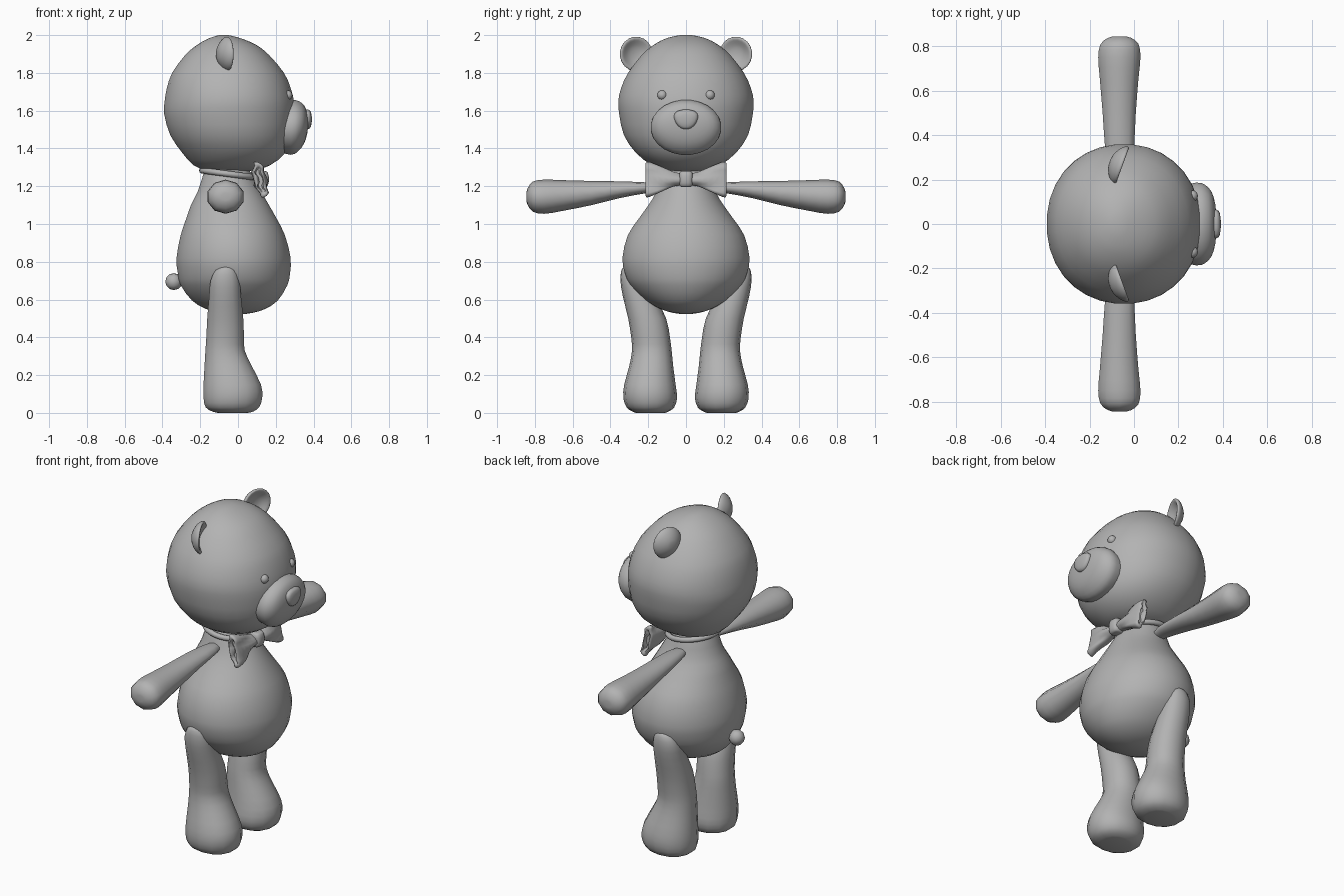
import bpy, bmesh, math
from mathutils import Matrix, Vector

grey = bpy.data.materials.new("plain_grey")
grey.diffuse_color = (0.45, 0.45, 0.45, 1)


def finish(ob, angle=60):
    ob.data.materials.append(grey)
    bpy.ops.object.select_all(action='DESELECT')
    bpy.context.view_layer.objects.active = ob
    ob.select_set(True)
    bpy.ops.object.shade_smooth_by_angle(angle=math.radians(angle))


def spline(rows, steps):
    """Catmull-Rom resampling of the section rows."""
    out = []
    for i in range(len(rows) - 1):
        p = [rows[max(0, min(len(rows) - 1, i + k))] for k in (-1, 0, 1, 2)]
        for s in range(steps):
            t = s / steps
            out.append([0.5 * (2 * b + (c - a) * t + (2 * a - 5 * b + 4 * c - d) * t * t
                               + (3 * b - a - 3 * c + d) * t ** 3) for a, b, c, d in zip(*p)])
    return out + [list(rows[-1])]


def loft(name, axis, rows, sides=16, steps=2, power=2.0, matrix=None, warp=None, side=1):
    """Skin oval sections; each row is (position, a_min, a_max, b_min, b_max)."""
    bm = bmesh.new()
    rings = []
    for t, a0, a1, b0, b1 in spline(rows, steps):
        ring = []
        for k in range(sides):
            ang = 2 * math.pi * (k + 0.5) / sides
            c, s = math.cos(ang), math.sin(ang)
            a = (a0 + a1) / 2 + (a1 - a0) / 2 * math.copysign(abs(c) ** (2 / power), c)
            b = (b0 + b1) / 2 + (b1 - b0) / 2 * math.copysign(abs(s) ** (2 / power), s)
            v = Vector({'x': (t, a, b), 'y': (a, t, b), 'z': (a, b, t)}[axis])
            if warp:
                v = warp(v)
            if matrix:
                v = matrix @ v
            v.y *= side
            ring.append(bm.verts.new(v))
        rings.append(ring)
    for r0, r1 in zip(rings, rings[1:]):
        for k in range(sides):
            j = (k + 1) % sides
            bm.faces.new((r0[k], r0[j], r1[j], r1[k]))
    bm.faces.new(rings[0])
    bm.faces.new(rings[-1])
    bmesh.ops.recalc_face_normals(bm, faces=bm.faces)
    me = bpy.data.meshes.new(name)
    bm.to_mesh(me)
    bm.free()
    ob = bpy.data.objects.new(name, me)
    bpy.context.collection.objects.link(ob)
    finish(ob)
    return ob


def ball(name, loc, scale, seg=16):
    bpy.ops.mesh.primitive_uv_sphere_add(segments=seg, ring_count=seg // 2, radius=1, location=loc)
    ob = bpy.context.object
    ob.name = name
    ob.scale = scale
    finish(ob)


def sym(rows):
    """Expand (z, x_back, x_front, half_width) to full rows."""
    return [(z, x0, x1, -w, w) for z, x0, x1, w in rows]


# Head
loft("head", 'z', sym([
    (1.275, -.12, .02, .05), (1.285, -.17, .09, .11), (1.31, -.235, .17, .18),
    (1.375, -.295, .25, .265), (1.47, -.36, .29, .33), (1.58, -.392, .302, .355),
    (1.65, -.39, .298, .36), (1.72, -.378, .28, .345), (1.80, -.35, .245, .308),
    (1.895, -.28, .165, .235), (1.95, -.215, .095, .17), (1.985, -.15, .01, .10),
    (2.0, -.10, -.05, .03)]), sides=32, power=2.1)

# Pear-shaped body
loft("body", 'z', sym([
    (1.32, -.16, .04, .10), (1.26, -.185, .075, .13), (1.17, -.215, .125, .158),
    (1.10, -.25, .165, .20), (1.03, -.275, .205, .25), (.94, -.305, .25, .31),
    (.82, -.327, .28, .338), (.74, -.32, .277, .325), (.677, -.305, .263, .295),
    (.595, -.245, .212, .212), (.55, -.17, .145, .135), (.53, -.09, .08, .07),
    (.523, -.04, .03, .02)]), sides=32)

# Muzzle dome and nose
loft("muzzle", 'x', [
    (.20, -.17, .17, 1.385, 1.635), (.28, -.188, .188, 1.365, 1.657),
    (.32, -.178, .178, 1.385, 1.652), (.35, -.145, .145, 1.425, 1.63),
    (.366, -.09, .09, 1.475, 1.59), (.371, -.03, .03, 1.52, 1.55)], sides=24)


def nose_taper(v):
    # wide on top, narrow below
    return Vector((v.x, v.y * (1 + (v.z - 1.555) * 5), v.z))


loft("nose", 'x', [
    (.34, -.06, .06, 1.503, 1.604), (.372, -.062, .062, 1.501, 1.606),
    (.386, -.048, .048, 1.515, 1.594), (.391, -.015, .015, 1.545, 1.565)],
    sides=16, power=2.3, warp=nose_taper)

# Tail
ball("tail", (-.34, 0, .695), (.045, .045, .045), 12)

# Neck ribbon
bpy.ops.mesh.primitive_torus_add(location=(-.05, 0, 1.265), rotation=(0, .13, 0),
                                 major_radius=.142, minor_radius=.016,
                                 major_segments=32, minor_segments=8)
bpy.context.object.name = "neck_ribbon"
finish(bpy.context.object)


def lean(v):
    # bow lies along the slope of the chest, with a shallow pleat
    pleat = .008 * math.cos((v.z - 1.235) * 90)
    return Vector((v.x - (v.z - 1.235) * .2 + pleat, v.y, v.z))


loft("bow_knot", 'z', [
    (1.195, .105, .145, -.022, .022), (1.203, .095, .158, -.034, .034),
    (1.235, .09, .165, -.036, .036), (1.272, .095, .158, -.034, .034),
    (1.28, .105, .145, -.022, .022)], sides=16, power=3)

EAR = [(-.05, .006), (-.046, .035), (-.025, .072), (-.003, .09), (.008, .09),
       (.010, .08), (-.002, .06), (-.014, .035), (-.018, .006)]
ARM = [(.12, -.09, -.03, 1.17, 1.21), (.20, -.115, -.005, 1.165, 1.22),
       (.36, -.135, .005, 1.135, 1.226), (.50, -.145, .012, 1.10, 1.228),
       (.65, -.158, .024, 1.07, 1.232), (.75, -.166, .034, 1.054, 1.235),
       (.81, -.155, .025, 1.065, 1.225), (.838, -.12, -.01, 1.10, 1.19),
       (.845, -.09, -.04, 1.125, 1.165)]
LEG = [(.772, -.085, -.035, .29, .33), (.755, -.12, -.01, .26, .342),
       (.70, -.147, .01, .215, .347), (.62, -.155, .018, .165, .335),
       (.50, -.165, .03, .105, .306), (.40, -.17, .034, .085, .29),
       (.33, -.175, .038, .076, .286), (.25, -.18, .075, .068, .30),
       (.15, -.186, .125, .055, .327), (.08, -.186, .132, .047, .332),
       (.03, -.175, .115, .062, .315), (.008, -.14, .085, .09, .285),
       (0, -.11, .055, .11, .265)]
BOW = [(.01, .10, .14, 1.205, 1.265), (.06, .085, .15, 1.20, 1.275),
       (.12, .08, .155, 1.175, 1.30), (.18, .085, .15, 1.148, 1.325),
       (.208, .09, .145, 1.14, 1.33), (.214, .10, .135, 1.16, 1.31),
       (.19, .108, .127, 1.18, 1.29)]

# Paired parts
for label, s in (("left", 1), ("right", -1)):
    place = Matrix.Translation((-.062, .265, 1.90)) @ Matrix.Rotation(-.35, 4, 'Z')
    loft(label + "_ear", 'x', [(d, -r, r, -r, r) for d, r in EAR],
         sides=20, matrix=place, side=s)
    loft(label + "_arm", 'y', ARM, sides=10, side=s)
    loft(label + "_leg", 'z', LEG, sides=14, power=2.15, side=s)
    loft(label + "_bow_wing", 'y', BOW, sides=20, power=2.6, warp=lean, side=s)
    ball(label + "_eye", (.262, s * .126, 1.682), (.026, .026, .026))
